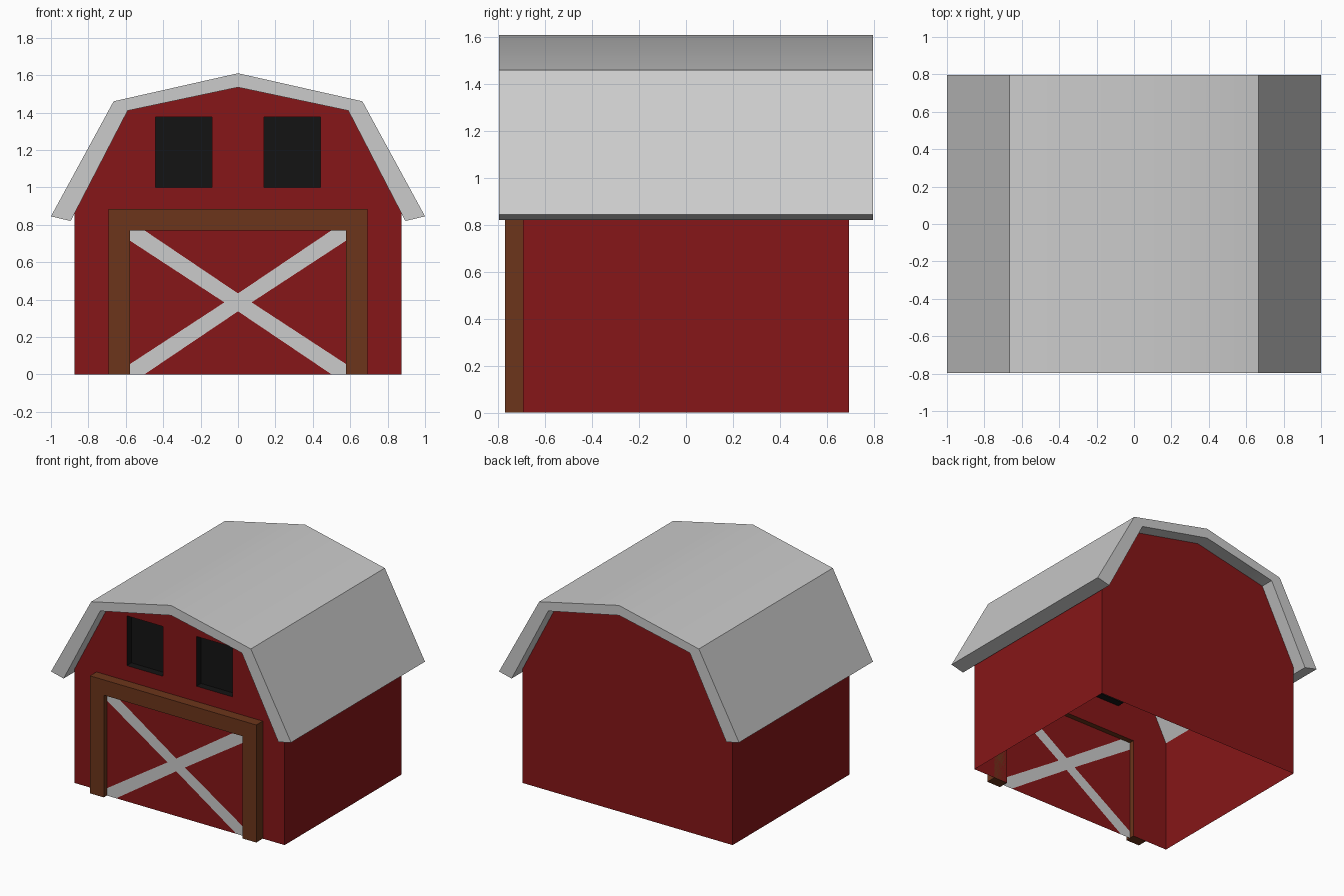
import bpy, bmesh

if "Cube" in bpy.data.objects:
    bpy.data.objects.remove(bpy.data.objects["Cube"])

FRONT, BACK = -0.695, 0.695


def material(name, rgb):
    m = bpy.data.materials.new(name)
    m.diffuse_color = (*rgb, 1)
    m.use_nodes = True
    m.node_tree.nodes["Principled BSDF"].inputs["Base Color"].default_value = m.diffuse_color
    return m


RED = material("barn_red", (0.24, 0.008, 0.009))
BROWN = material("wood_brown", (0.15, 0.036, 0.011))
BLACK = material("dark_window", (0.007, 0.007, 0.007))


def finish(name, bm, mat=None):
    me = bpy.data.meshes.new(name)
    bm.to_mesh(me)
    bm.free()
    ob = bpy.data.objects.new(name, me)
    bpy.context.collection.objects.link(ob)
    if mat:
        me.materials.append(mat)
    return ob


def face(bm, pts, y):
    """Flat face from (x, z) points at depth y, facing the front."""
    f = bm.faces.new([bm.verts.new((x, y, z)) for x, z in pts])
    f.normal_update()
    if f.normal.y > 0:
        f.normal_flip()
    return f


def prism(name, pts, y0, y1, mat=None):
    """Closed solid: an (x, z) profile extruded along y."""
    bm = bmesh.new()
    f = face(bm, pts, y0)
    r = bmesh.ops.extrude_face_region(bm, geom=[f], use_keep_orig=True)
    verts = [v for v in r["geom"] if isinstance(v, bmesh.types.BMVert)]
    bmesh.ops.translate(bm, verts=verts, vec=(0, y1 - y0, 0))
    bmesh.ops.recalc_face_normals(bm, faces=bm.faces)
    return finish(name, bm, mat)


def mirrored(half):
    """Complete a right-half profile with its left half."""
    return half + [(-x, z) for x, z in reversed(half) if x != 0]


def rect(x0, x1, z0, z1):
    return [(x0, z0), (x1, z0), (x1, z1), (x0, z1)]


# Gambrel roof: smooth over the ridge, sharp at the bends
outer = mirrored([(1, 0.845), (0.665, 1.46), (0, 1.61)])
inner = mirrored([(0.895, 0.82), (0.59, 1.41), (0, 1.535)])
roof = prism("roof", outer + inner[::-1], -0.797, 0.797)
bpy.context.view_layer.objects.active = roof
roof.select_set(True)
bpy.ops.object.shade_smooth_by_angle()
roof.select_set(False)

# Walls: thin shell, open below, with door and window openings in front
gable = mirrored([(0.875, 0), (0.875, 0.86), (0.59, 1.41), (0, 1.535)])
door = [(-0.578, 0), (-0.578, 0.77), (0.578, 0.77), (0.578, 0)]
windows = [rect(s * 0.29 - 0.15, s * 0.29 + 0.15, 1.0, 1.375) for s in (-1, 1)]
bm = bmesh.new()
edges = []
for loop in [gable + door] + windows:
    vs = [bm.verts.new((x, FRONT, z)) for x, z in loop]
    edges += [bm.edges.new((vs[i - 1], vs[i])) for i in range(len(vs))]
bmesh.ops.triangle_fill(bm, edges=edges, use_beauty=True, normal=(0, -1, 0))
face(bm, gable, BACK).normal_flip()
for s in (-1, 1):
    ring = [(FRONT, 0), (BACK, 0), (BACK, 0.86), (FRONT, 0.86)][::s]
    bm.faces.new([bm.verts.new((s * 0.875, y, z)) for y, z in ring])
bmesh.ops.remove_doubles(bm, verts=bm.verts, dist=0.0005)
finish("walls", bm, RED)

# Recessed dark windows
for name, pts in zip(("left_window", "right_window"), windows):
    ob = prism(name, pts, FRONT, FRONT + 0.055, BLACK)
    bm = bmesh.new()
    bm.from_mesh(ob.data)
    opening = [f for f in bm.faces if f.normal.y < -0.9]
    bmesh.ops.delete(bm, geom=opening, context="FACES")
    bmesh.ops.reverse_faces(bm, faces=bm.faces)
    bm.to_mesh(ob.data)
    bm.free()

# Timber door surround
prism("door_frame", mirrored([(0.578, 0), (0.693, 0), (0.693, 0.885), (0, 0.885)])
      + [(x, z) for x, z in door], -0.772, FRONT, BROWN)

# Door: red panels with a flush pale cross between them
DOOR_Y = -0.735
bm = bmesh.new()
for s in (-1, 1):
    z = 0.385 + s * 0.385
    face(bm, [(-0.5, z), (0.5, z), (0, 0.385 + s * 0.048)], DOOR_Y)
    face(bm, [(s * 0.578, 0.055), (s * 0.578, 0.715), (s * 0.073, 0.385)], DOOR_Y)
finish("door_panels", bm, RED)
cross = mirrored([(0, 0.337), (0.5, 0), (0.578, 0), (0.578, 0.055), (0.073, 0.385),
                  (0.578, 0.715), (0.578, 0.77), (0.5, 0.77), (0, 0.433)])
bm = bmesh.new()
face(bm, cross, DOOR_Y)
finish("door_cross", bm)
